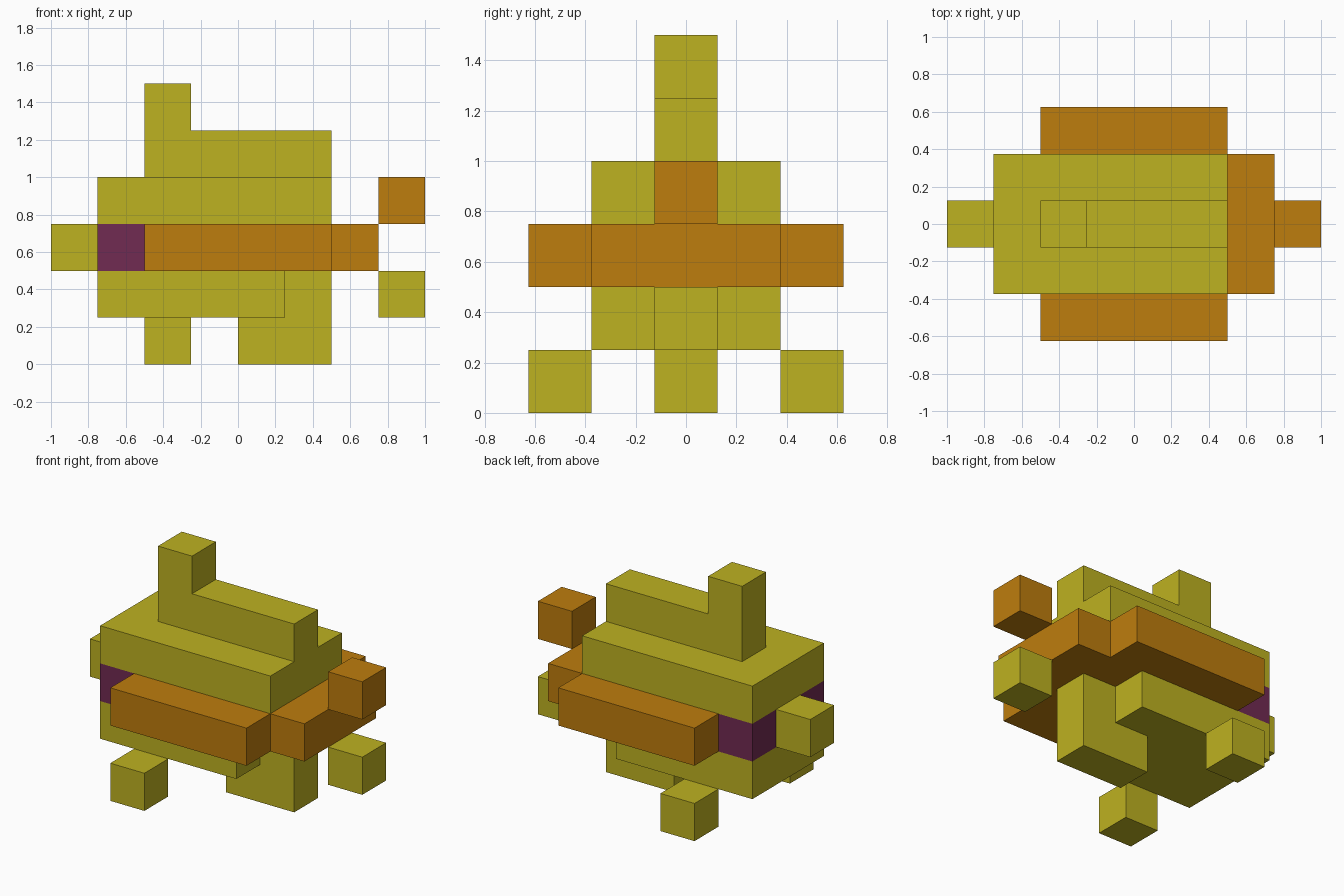
import bpy, bmesh
from mathutils import Vector

U = 0.25  # edge length of one block

if "Cube" in bpy.data.objects:
    bpy.data.objects.remove(bpy.data.objects["Cube"], do_unlink=True)


def make_material(name, rgb):
    mat = bpy.data.materials.new(name)
    mat.use_nodes = True
    colour = (*rgb, 1.0)
    mat.diffuse_color = colour
    mat.node_tree.nodes["Principled BSDF"].inputs["Base Color"].default_value = colour
    return mat


OLIVE = make_material("olive yellow", (0.515, 0.445, 0.015))
ORANGE = make_material("burnt orange", (0.515, 0.205, 0.004))
PURPLE = make_material("plum purple", (0.165, 0.024, 0.084))


def prism(name, mat, points, low, high, axis):
    """Extrude an outline, in block units, along z (xy outline) or y (xz outline)."""
    def place(p, d):
        return Vector((p[0], p[1], d) if axis == "z" else (p[0], d, p[1])) * U

    bm = bmesh.new()
    base = bm.faces.new([bm.verts.new(place(p, low)) for p in points])
    top = bmesh.ops.extrude_face_region(bm, geom=[base])["geom"]
    bmesh.ops.translate(bm, vec=place((0, 0), high - low),
                        verts=[g for g in top if isinstance(g, bmesh.types.BMVert)])
    bmesh.ops.recalc_face_normals(bm, faces=bm.faces)
    mesh = bpy.data.meshes.new(name)
    bm.to_mesh(mesh)
    bm.free()
    mesh.materials.append(mat)
    obj = bpy.data.objects.new(name, mesh)
    bpy.context.collection.objects.link(obj)
    return obj


def box(name, mat, x, y, z):
    outline = [(x[0], y[0]), (x[1], y[0]), (x[1], y[1]), (x[0], y[1])]
    return prism(name, mat, outline, z[0], z[1], "z")


SIDE = (-1.5, 1.5)    # full body width
MIDDLE = (-0.5, 0.5)  # one block on the centre line

# Body layers
box("lower_body", OLIVE, (-3, 1), SIDE, (1, 2))
box("upper_body", OLIVE, (-3, 2), SIDE, (3, 4))
box("face_band", PURPLE, (-3, -2), SIDE, (2, 3))

# Middle layer with side fins and tail base in one outline
half = [(-2, 2.5), (2, 2.5), (2, 1.5), (3, 1.5)]
prism("side_fins", ORANGE, half + [(x, -y) for x, y in reversed(half)], 2, 3, "z")

# Fins on the centre line
prism("top_fin", OLIVE, [(-2, 4), (2, 4), (2, 5), (-1, 5), (-1, 6), (-2, 6)], *MIDDLE, "y")
prism("bottom_fin", OLIVE, [(0, 0), (2, 0), (2, 2), (1, 2), (1, 1), (0, 1)], *MIDDLE, "y")

# Nose and tail tips
box("nose", OLIVE, (-4, -3), MIDDLE, (2, 3))
box("upper_tail_tip", ORANGE, (3, 4), MIDDLE, (3, 4))
box("lower_tail_tip", OLIVE, (3, 4), MIDDLE, (1, 2))

# Small feet on both sides
for label, y in (("front", (-2.5, -1.5)), ("back", (1.5, 2.5))):
    box(label + "_foot", OLIVE, (-2, -1), y, (0, 1))
